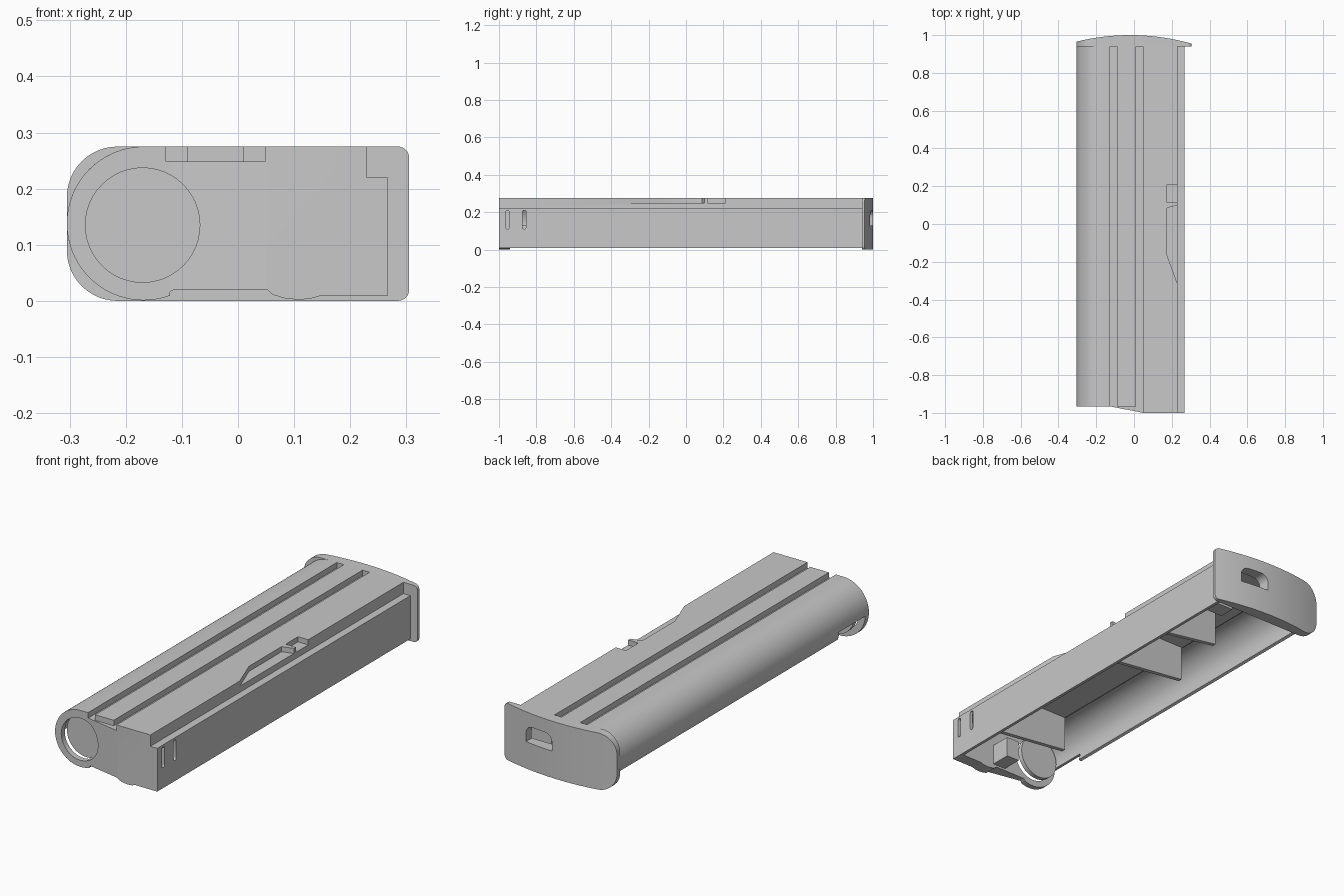
import bpy, bmesh, math
from mathutils import Vector

old = bpy.data.objects.get("Cube")
if old:
    bpy.data.objects.remove(old)

gray = bpy.data.materials.new("plain_gray")
gray.use_nodes = True
color = (0.58, 0.58, 0.58, 1)
gray.diffuse_color = color
gray.node_tree.nodes["Principled BSDF"].inputs["Base Color"].default_value = color

# Maps a profile point and a depth to space, for each extrusion axis
AXES = {
    "x": lambda p, d: (d, p[0], p[1]),
    "y": lambda p, d: (p[0], d, p[1]),
    "z": lambda p, d: (p[0], p[1], d),
}


def prism(name, profile, start, end, axis="y"):
    bm = bmesh.new()
    place = AXES[axis]
    face = bm.faces.new([bm.verts.new(place(p, start)) for p in profile])
    out = bmesh.ops.extrude_face_region(bm, geom=[face])
    moved = [v for v in out["geom"] if isinstance(v, bmesh.types.BMVert)]
    bmesh.ops.translate(bm, verts=moved, vec=Vector(place((0, 0), end - start)))
    bmesh.ops.recalc_face_normals(bm, faces=bm.faces)
    mesh = bpy.data.meshes.new(name)
    bm.to_mesh(mesh)
    bm.free()
    mesh.materials.append(gray)
    obj = bpy.data.objects.new(name, mesh)
    bpy.context.collection.objects.link(obj)
    return obj


def box(name, x, y, z):
    return prism(name, [(x[0], z[0]), (x[1], z[0]), (x[1], z[1]), (x[0], z[1])], *y)


def arc(cx, cz, r, a, b, n=24):
    angles = [math.radians(a + (b - a) * i / n) for i in range(n + 1)]
    return [(cx + r * math.cos(t), cz + r * math.sin(t)) for t in angles]


def cut(target, cutters):
    for c in cutters:
        c.hide_render = True
        mod = target.modifiers.new("cut", "BOOLEAN")
        mod.operation = "DIFFERENCE"
        mod.solver = "EXACT"
        mod.object = c
    bpy.context.view_layer.update()
    graph = bpy.context.evaluated_depsgraph_get()
    mesh = bpy.data.meshes.new_from_object(target.evaluated_get(graph))
    target.modifiers.clear()
    target.data = mesh
    for c in cutters:
        bpy.data.objects.remove(c)


def top_grooves():
    return [box("groove_cutter", x, (-1.1, 0.94), (0.248, 0.4))
            for x in ((-0.128, -0.09), (0.01, 0.048))]


def side_slots():
    slots = []
    for y in (-0.955, -0.865):
        shape = arc(y, 0.2, 0.01, 0, 180, 8) + arc(y, 0.12, 0.01, 180, 360, 8)
        slots.append(prism("slot_cutter", shape, 0.2, 0.4, "x"))
    return slots


CX, CZ, R = -0.168, 0.138, 0.137
step = [(0.267, 0.22), (0.23, 0.22), (0.23, 0.275)]

# Long shell, open underneath
outer = [(0.267, 0.01)] + step + arc(CX, CZ, R, 90, 200, 32)
inner = arc(CX, CZ, R - 0.014, 200, 90, 32) + [
    (-0.14, 0.238), (0.165, 0.238), (0.165, 0.208), (0.252, 0.208), (0.252, 0.01)]
shell = prism("shell", outer + inner, -0.945, 0.945)

# Latch notches in the top edge, and a relief beside the round opening
latch_shape = [(0.25, -0.37), (0.175, -0.165), (0.175, 0.085), (0.25, 0.105)]
notches = [
    prism("notch_cutter", latch_shape, 0.25, 0.4, "z"),
    box("notch_cutter", (0.175, 0.25), (0.115, 0.21), (0.25, 0.4)),
    box("relief_cutter", (-0.4, -0.2), (-0.94, -0.74), (-0.1, 0.13)),
]
cut(shell, top_grooves() + notches + side_slots())

# Front wall with round opening, slanted face, lowered ledge and feet
wall_shape = ([(0.267, 0.01)] + step + arc(CX, CZ, R, 90, 290, 48)
              + [(-0.121, 0.016), (-0.114, 0.02), (0.052, 0.02), (0.062, 0.011),
                 (0.085, 0.004), (0.11, 0.002), (0.13, 0.004), (0.15, 0.01)])
front_wall = prism("front_wall", wall_shape, -1.0, -0.94)
slant = [(-0.4, -1.1), (-0.4, -0.967), (-0.12, -0.967), (0.05, -1.0), (0.05, -1.1)]
cut(front_wall, top_grooves() + side_slots() + [
    box("ledge_cutter", (-0.1, 0.02), (-1.1, -0.967), (0.248, 0.4)),
    prism("slant_cutter", slant, -0.1, 0.4, "z"),
    prism("opening_cutter", arc(-0.17, 0.135, 0.102, 0, 352.5, 47), -1.1, -0.9)])

# Recessed disc behind the round opening
prism("recessed_disc", arc(-0.17, 0.135, 0.106, 0, 352.5, 47), -0.918, -0.895)

# Curved end plate: rounded outline, bowed rear face, handle hole
plate_shape = (arc(0.285, 0.02, 0.02, 270, 360, 8) + arc(0.285, 0.255, 0.02, 0, 90, 8)
               + arc(-0.215, 0.185, 0.09, 90, 180, 12)
               + arc(-0.215, 0.09, 0.09, 180, 270, 12))
end_plate = prism("end_plate", plate_shape, 0.94, 1.05)
bow = [(x / 100, 1 - (x / 100 + 0.02) ** 2 / 2.34) for x in range(-34, 35, 2)]
hole = ([(0.02, 0.13), (0.17, 0.13)] + arc(0.13, 0.17, 0.04, 0, 90, 10)
        + arc(0.06, 0.17, 0.04, 90, 180, 10))
cut(end_plate, [
    prism("bow_cutter", bow + [(0.34, 1.2), (-0.34, 1.2)], -0.1, 0.4, "z"),
    prism("handle_cutter", hole, 0.9, 1.1)])

# Tapered cross ribs under the top
for name, y, tip in (("front_rib", -0.68, -0.14), ("middle_rib", 0.175, -0.135),
                     ("rear_rib", 0.53, -0.045)):
    prism(name, [(0.255, 0.02), (0.255, 0.21), (0.16, 0.21), (0.16, 0.24),
                 (tip, 0.24), (tip, 0.065)], y - 0.01, y + 0.01)

# Contact block and rear bracket inside
box("contact_block", (0.0, 0.07), (-0.945, -0.84), (0.03, 0.13))
box("rear_bracket", (0.12, 0.255), (0.78, 0.86), (0.05, 0.15))

for obj in bpy.context.collection.objects:
    if obj.type == "MESH":
        obj.select_set(True)
        bpy.context.view_layer.objects.active = obj
bpy.ops.object.shade_smooth_by_angle(angle=math.radians(25))
